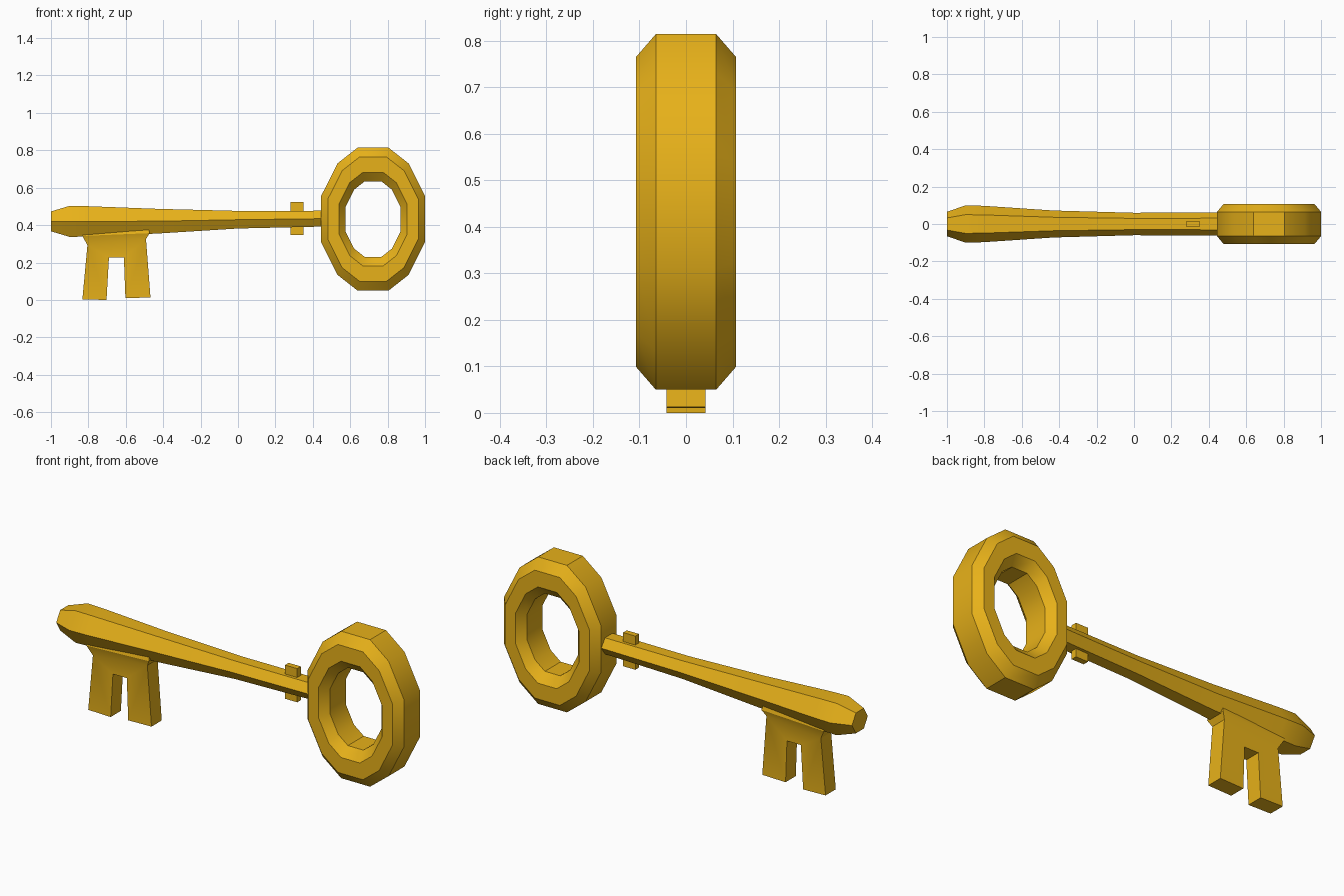
import bpy, bmesh, math

if "Cube" in bpy.data.objects:
    bpy.data.objects.remove(bpy.data.objects["Cube"])

gold = bpy.data.materials.new("gold")
gold.diffuse_color = (0.80, 0.44, 0.01, 1)
gold.use_nodes = True
gold.node_tree.nodes["Principled BSDF"].inputs["Base Color"].default_value = gold.diffuse_color


def make(name, verts, faces):
    mesh = bpy.data.meshes.new(name)
    mesh.from_pydata(verts, [], faces)
    bm = bmesh.new()
    bm.from_mesh(mesh)
    bmesh.ops.recalc_face_normals(bm, faces=bm.faces)
    bm.to_mesh(mesh)
    bm.free()
    obj = bpy.data.objects.new(name, mesh)
    bpy.context.collection.objects.link(obj)
    mesh.materials.append(gold)
    bpy.ops.object.select_all(action='DESELECT')
    obj.select_set(True)
    bpy.context.view_layer.objects.active = obj
    bpy.ops.object.shade_smooth_by_angle(angle=math.radians(30))
    return obj


def bridge(rows, n, closed=False):
    """Quads joining consecutive loops of n vertices."""
    return [(r * n + i, r * n + (i + 1) % n,
             (r + 1) % rows * n + (i + 1) % n, (r + 1) % rows * n + i)
            for r in range(rows if closed else rows - 1) for i in range(n)]


# Oval ring handle: twelve-sided outline swept through a bevelled section
quarter = [(0.278, 0.123), (0.19, 0.298), (0.083, 0.382)]
half = quarter + [(-x, z) for x, z in reversed(quarter)]
outline = half + [(-x, -z) for x, z in half]
section = [(1, -0.065), (0.87, -0.108), (0.655, -0.108), (0.53, -0.065),
           (0.53, 0.065), (0.655, 0.108), (0.87, 0.108), (1, 0.065)]
verts = [(0.722 + x * s, y, 0.432 + z * s) for s, y in section for x, z in outline]
make("ring_handle", verts, bridge(8, 12, closed=True))

# Tapered hexagonal shaft: x, centre z, half width, half height
stations = [(-1.0, 0.42, 0.065, 0.053), (-0.9, 0.42, 0.10, 0.083),
            (-0.80, 0.42, 0.097, 0.081), (-0.43, 0.421, 0.072, 0.066),
            (0.0, 0.429, 0.060, 0.047), (0.48, 0.435, 0.062, 0.042)]
verts = []
for x, cz, w, h in stations:
    for k in range(6):
        a = k * math.pi / 3
        verts.append((x, w * math.cos(a), cz + h * math.sin(a) / math.sin(math.pi / 3)))
make("shaft", verts, bridge(6, 6) + [tuple(range(6)), tuple(range(30, 36))])

# Collar plate passing through the shaft
verts = [(x, y, z) for z in (0.348, 0.523)
         for x, y in ((0.281, -0.015), (0.351, -0.015), (0.351, 0.015), (0.281, 0.015))]
make("collar_plate", verts, bridge(2, 4) + [(0, 1, 2, 3), (4, 5, 6, 7)])

# Two-toothed bit with a flared root: x, z, half thickness
bit = [(-0.82, 0.40, 0.042), (-0.832, 0.342, 0.056), (-0.805, 0.293, 0.042),
       (-0.832, 0.003, 0.042), (-0.703, 0.0, 0.042), (-0.69, 0.227, 0.042),
       (-0.61, 0.227, 0.042), (-0.602, 0.01, 0.042), (-0.468, 0.013, 0.042),
       (-0.492, 0.325, 0.042), (-0.473, 0.357, 0.056), (-0.48, 0.40, 0.042)]
n = len(bit)
verts = [(x, side * y, z) for side in (-1, 1) for x, z, y in bit]
faces = bridge(2, n)
for o in (0, n):
    for f in ((0, 1, 10, 11), (1, 2, 9, 10), tuple(range(2, 10))):
        faces.append(tuple(o + i for i in f))
make("key_bit", verts, faces)
